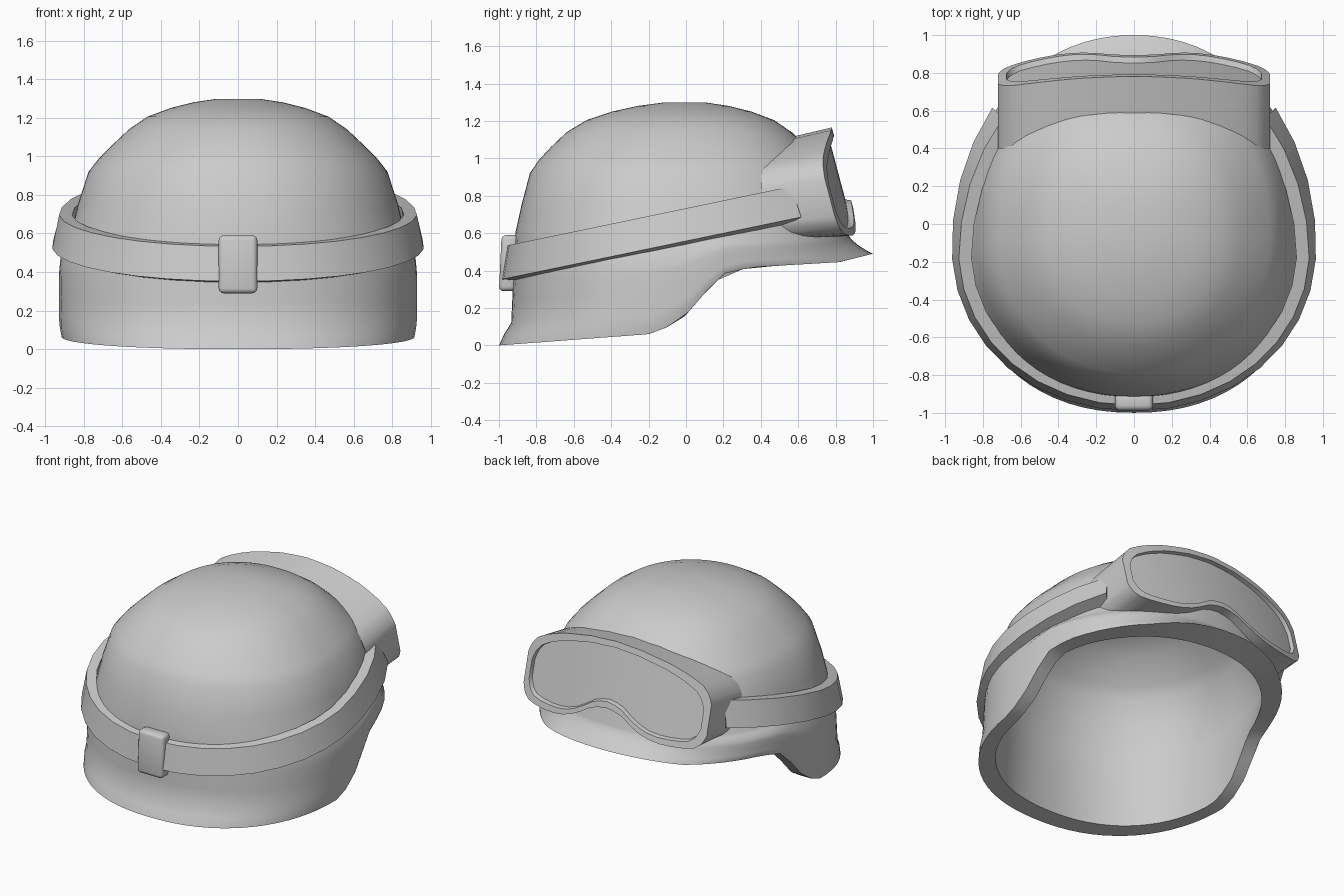
import bpy, bmesh
from math import sin, cos, pi, radians, copysign

cube = bpy.data.objects.get("Cube")
if cube:
    bpy.data.objects.remove(cube)

GREY = (0.6, 0.6, 0.6, 1)
mat = bpy.data.materials.new("plain grey")
mat.use_nodes = True
mat.diffuse_color = GREY
mat.node_tree.nodes["Principled BSDF"].inputs["Base Color"].default_value = GREY


def finish(bm, name, angle=35):
    """Turn a bmesh into a shaded object."""
    bmesh.ops.recalc_face_normals(bm, faces=bm.faces)
    mesh = bpy.data.meshes.new(name)
    bm.to_mesh(mesh)
    bm.free()
    mesh.materials.append(mat)
    obj = bpy.data.objects.new(name, mesh)
    bpy.context.collection.objects.link(obj)
    bpy.ops.object.select_all(action='DESELECT')
    obj.select_set(True)
    bpy.context.view_layer.objects.active = obj
    bpy.ops.object.shade_smooth_by_angle(angle=radians(angle))


def bridge(bm, a, b, closed=True):
    n = len(a)
    for i in range(n if closed else n - 1):
        j = (i + 1) % n
        bm.faces.new((a[i], a[j], b[j], b[i]))


def lerp(points, t):
    """Piecewise linear lookup."""
    if t <= points[0][0]:
        return points[0][1]
    for (a, u), (b, v) in zip(points, points[1:]):
        if t <= b:
            return u + (v - u) * (t - a) / (b - a)
    return points[-1][1]


def egg(a, half_width, back, front, centre, back_power, front_power):
    """Egg-shaped plan made of two superellipse halves; angle 0 points to +y."""
    p = 2 / (back_power if cos(a) < 0 else front_power)
    ux = copysign(abs(sin(a)) ** p, sin(a))
    uy = copysign(abs(cos(a)) ** p, cos(a))
    reach = front - centre if uy > 0 else back + centre
    return half_width * ux, centre + reach * uy


# Helmet shell: dome rings, then a wall that flares to a shaped rim
DOME = [(0.11, 1.298), (0.23, 1.28), (0.35, 1.25), (0.47, 1.205), (0.565, 1.14), (0.65, 1.06),
        (0.72, 0.99), (0.775, 0.92), (0.83, 0.75), (0.865, 0.6)]
BACK = [(0.58, 1.13), (0.735, 1.09), (0.83, 1.06), (0.865, 1.055)]
RIM = [(-1, 0), (-0.2, 0.06), (-0.115, 0.09), (-0.02, 0.14), (0.07, 0.245),
       (0.16, 0.345), (0.22, 0.395), (0.39, 0.42), (0.82, 0.445), (1, 0.49)]
WALL = [0.1, 0.25, 0.4, 0.6, 0.8, 0.9, 1]
SIDE_FLARE = [(0, 0), (0.28, 0.062), (0.9, 0.062), (1, 0.052)]
BACK_FLARE = [(0, 0), (0.8, 0.022), (0.9, 0.06), (1, 0.087)]
ANGLES = [2 * pi * i / 72 for i in range(72)]
SHIFT = -0.116  # dome centre, as a share of the ring radius
BASE = DOME[-1][0]
FRONT_POWER = 2.35
SKIN = 0.04


def wall_plan(a, s, flare):
    cut = SKIN * (1 - flare)
    side = BASE + lerp(SIDE_FLARE, s) * flare - cut
    back = BASE * BACK[-1][1] + lerp(BACK_FLARE, s) * flare - cut
    front = BASE + (0.04 * s + 0.095 * s ** 2) * flare - cut
    return egg(a, side, back, front, SHIFT * BASE, 2.07 + 0.13 * s, FRONT_POWER - 0.22 * s)


def shell_rings(bm, flare):
    rings = []
    cut = SKIN * (1 - flare)
    for r, z in DOME:
        back = lerp(BACK, r)
        r *= 1 - cut / BASE
        ring = [egg(a, r, r * back, r, SHIFT * r, 2.07, FRONT_POWER) for a in ANGLES]
        rings.append([bm.verts.new((x, y, z - cut * (z - 0.6) / 0.7)) for x, y in ring])
    for s in WALL:
        ring = []
        for a in ANGLES:
            x, y = wall_plan(a, s, flare)
            drop = lerp(RIM, wall_plan(a, 1, flare)[1]) - 0.6
            ring.append(bm.verts.new((x, y, 0.6 + drop * s)))
        rings.append(ring)
    for a, b in zip(rings, rings[1:]):
        bridge(bm, a, b)
    bm.faces.new(rings[0])
    return rings[-1]


bm = bmesh.new()
bridge(bm, shell_rings(bm, 1), shell_rings(bm, 0))
finish(bm, "helmet_shell", 40)

# Strap: tilted band round the back, leaning in towards its ends by the goggles
bm = bmesh.new()
sections = []
STEPS = 24
for i in range(STEPS + 1):
    a = radians(51) + (2 * pi - radians(102)) * i / STEPS
    top = lerp([(-0.1, 0.965), (0.63, 0.925)], cos(a))
    section = []
    for k, dz in ((1, 0.003), (top, 0.178), (top - 0.07, 0.178), (0.91, -0.02)):
        x, y = egg(a, 0.965 * k, 0.12 + 0.87 * k, 1.17 * k - 0.12, -0.12, 2.07, 2)
        section.append(bm.verts.new((x, y, 0.555 + 0.208 * y + dz)))
    sections.append(section)
for a, b in zip(sections, sections[1:]):
    bridge(bm, a, b)
bm.faces.new(sections[0])
bm.faces.new(sections[-1])
finish(bm, "strap", 30)

# Buckle at the back of the strap
bm = bmesh.new()
bmesh.ops.create_cube(bm, size=1)
for v in bm.verts:
    v.co = (v.co.x * 0.2, v.co.y * 0.09 - 0.948 + v.co.z * 0.014, v.co.z * 0.3 + 0.44)
bmesh.ops.bevel(bm, geom=bm.edges[:], offset=0.025, segments=3, profile=0.5, affect='EDGES')
finish(bm, "buckle", 40)

# Goggles: half outline as top and bottom heights across x
TOP = [(0, 1.165), (0.2, 1.15), (0.4, 1.11), (0.55, 1.06), (0.65, 1.005), (0.7, 0.95), (0.72, 0.89)]
BOTTOM = [(0, 0.735), (0.1, 0.72), (0.2, 0.66), (0.3, 0.61), (0.4, 0.59),
          (0.55, 0.585), (0.65, 0.6), (0.7, 0.635), (0.72, 0.69)]
HALF = [0.06, 0.12, 0.2, 0.27, 0.34, 0.42, 0.5, 0.58, 0.65, 0.69, 0.71, 0.72]
XS = [-x for x in reversed(HALF)] + [0] + HALF
RADIUS = [(z, r) for r, z in reversed(DOME)]


def face_y(x, z):
    return 0.85 - 0.265 * (z - 0.9) - 0.11 * (x / 0.72) ** 2


def loop(bm, inset, depth):
    """Closed front loop, shrunk by inset and set back by depth."""
    k = 1 - inset / 0.72
    top = [(x * k, lerp(TOP, abs(x)) - inset * 0.9) for x in XS]
    low = [(x * k, lerp(BOTTOM, abs(x)) + inset * 0.9) for x in XS]
    return [bm.verts.new((x, face_y(x, z) - depth, z)) for x, z in top + low[::-1]]


bm = bmesh.new()
outer = loop(bm, 0, 0)
back = []
for v in outer:
    x, y, z = v.co
    r = lerp(RADIUS, z - 0.05)
    across = max(0, 1 - abs(x / r) ** FRONT_POWER) ** (1 / FRONT_POWER)
    on_dome = r * (SHIFT + (1 - SHIFT) * across)
    yb = min(max(0.4, on_dome - 0.025), y - 0.04)
    slope = 0.07 + 0.29 * (z - 0.6)
    back.append(bm.verts.new((x, yb, z - slope * (y - yb))))
inner = loop(bm, 0.045, 0)
recess = loop(bm, 0.05, 0.03)
for a, b in ((back, outer), (outer, inner), (inner, recess)):
    bridge(bm, a, b)
for ring in (recess, back):
    n = len(XS)
    bridge(bm, ring[:n], ring[n:][::-1], closed=False)
finish(bm, "goggles", 35)
